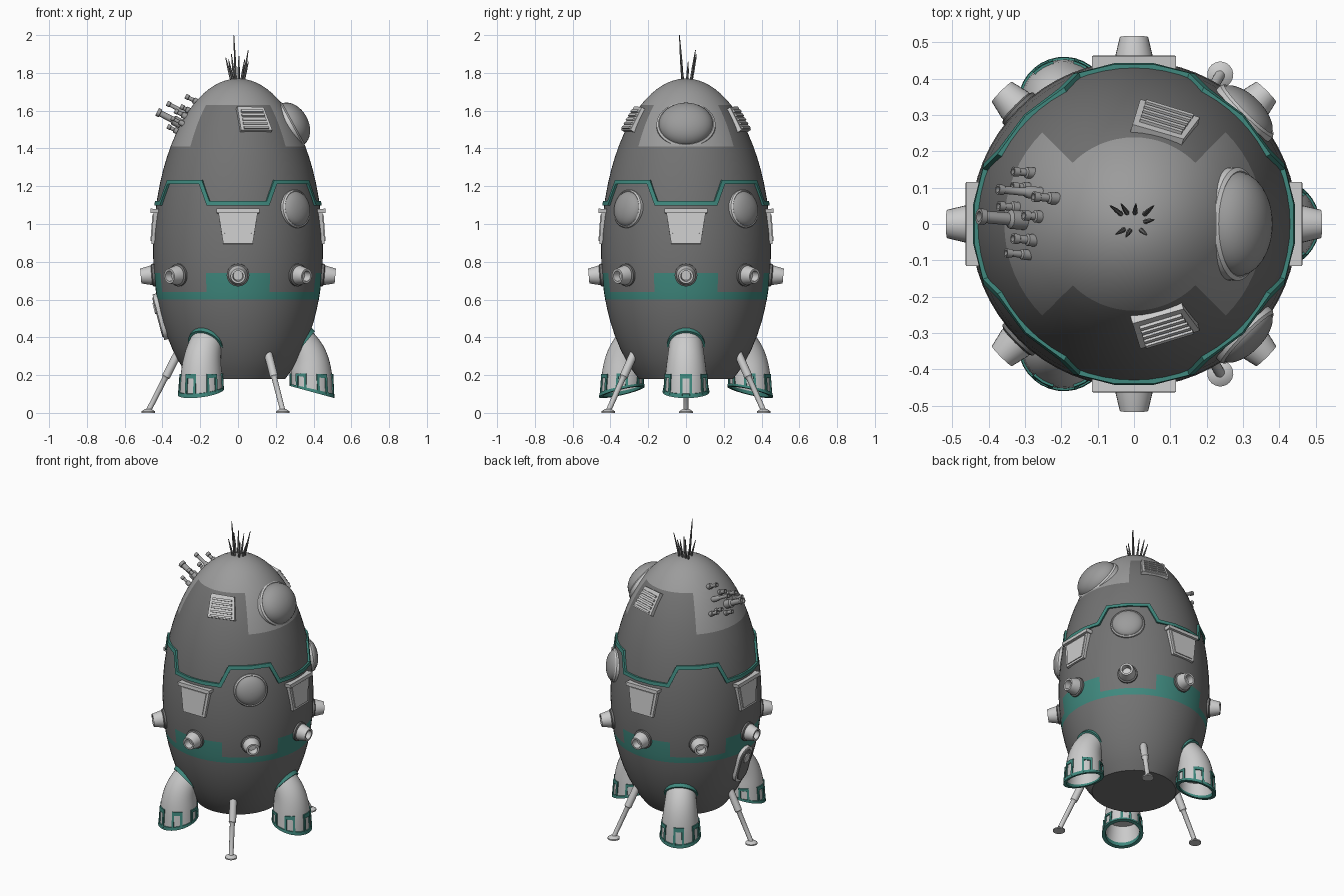
import bpy, bmesh
from math import sin, cos, pi, radians, sqrt, hypot
from mathutils import Vector, Matrix

if "Cube" in bpy.data.objects:
    bpy.data.objects.remove(bpy.data.objects["Cube"])


def material(name, c):
    m = bpy.data.materials.new(name)
    m.diffuse_color = (*c, 1)
    m.use_nodes = True
    m.node_tree.nodes["Principled BSDF"].inputs["Base Color"].default_value = m.diffuse_color
    return m


TEAL = material("teal", (0.05, 0.25, 0.21))
DARK = material("dark_grey", (0.17, 0.17, 0.17))
LIGHT = material("light_grey", (0.33, 0.33, 0.33))


def finish(name, bm, mats=(), angle=35):
    bmesh.ops.recalc_face_normals(bm, faces=bm.faces)
    me = bpy.data.meshes.new(name)
    bm.to_mesh(me)
    bm.free()
    for m in mats:
        me.materials.append(m)
    me.shade_smooth()
    me.set_sharp_from_angle(angle=radians(angle))
    ob = bpy.data.objects.new(name, me)
    bpy.context.collection.objects.link(ob)
    return ob


def skin(bm, rings, cap=True, loop=False):
    """Bridge equal rings of points into a tube."""
    vs = [[bm.verts.new(p) for p in r] for r in rings]
    n = len(vs[0])
    pairs = list(zip(vs, vs[1:])) + ([(vs[-1], vs[0])] if loop else [])
    for a, b in pairs:
        for i in range(n):
            bm.faces.new((a[i], a[(i + 1) % n], b[(i + 1) % n], b[i]))
    if cap and not loop:
        bm.faces.new(vs[0])
        bm.faces.new(vs[-1])


def lathe(name, M, prof, mats=(), segs=24, loop=False):
    bm = bmesh.new()
    rings = [[M @ Vector((r * cos(2 * pi * i / segs), r * sin(2 * pi * i / segs), h))
              for i in range(segs)] for r, h in prof]
    skin(bm, rings, loop=loop)
    return finish(name, bm, mats)


def prism(name, f, pts, d0, d1, mats=()):
    """Extrude a 2D outline, placed by the mapping f(x, y, depth)."""
    bm = bmesh.new()
    skin(bm, [[f(x, y, d) for x, y in pts] for d in (d0, d1)])
    return finish(name, bm, mats)


def flat(M):
    return lambda x, y, d: M @ Vector((x, y, d))


def dome(r, h, n=8):
    return [(r * cos(pi / 2 * i / n) + 0.0005, h * sin(pi / 2 * i / n)) for i in range(n + 1)]


# Egg shaped hull: radius at height, and a frame lying on its surface
def rad(z):
    t = (z - 0.85) / (0.92 if z > 0.85 else 0.806)
    return 0.45 * sqrt(max(0, 1 - t * t))


def on_hull(deg, z):
    a = radians(deg)
    slope = (rad(z + 0.005) - rad(z - 0.005)) / 0.01
    out = Vector((cos(a), sin(a), 0))
    x = Vector((-sin(a), cos(a), 0))
    y = (out * slope + Vector((0, 0, 1))).normalized()
    n = x.cross(y)
    M = Matrix((x, y, n)).transposed().to_4x4()
    M.translation = out * rad(z) + Vector((0, 0, z))
    return M


def along(a, b):
    a, b = Vector(a), Vector(b)
    return Matrix.Translation(a) @ (b - a).to_track_quat('Z', 'Y').to_matrix().to_4x4()


# Hull with painted teal band and lighter nose
SEG = 64
zs = [0.18, 0.23, 0.28, 0.34, 0.41, 0.48, 0.54, 0.60, 0.64, 0.74, 0.85, 0.95, 1.05, 1.14, 1.22,
      1.29, 1.35, 1.41, 1.47, 1.52, 1.57, 1.60, 1.63, 1.66, 1.69, 1.715, 1.735, 1.75, 1.76, 1.766, 1.7695]
bm = bmesh.new()
skin(bm, [[(rad(z) * cos(2 * pi * i / SEG), rad(z) * sin(2 * pi * i / SEG), z) for i in range(SEG)] for z in zs])
for f in bm.faces:
    c = f.calc_center_median()
    a = abs(Vector((c.x, c.y)).angle(Vector((1, 0)), 0))
    near = min(a, abs(a - pi / 2), pi - a)
    side = min(a, pi - a)
    if 0.60 < c.z < 0.64 or (0.64 < c.z < 0.74 and near < radians(22.5)):
        f.material_index = 1
    elif c.z > 1.63 or (c.z > 1.41 and side < radians(45)):
        f.material_index = 2
finish("hull", bm, (DARK, TEAL, LIGHT))

# Zigzag trim around the hull
path = []
for q in range(4):
    path += [(q * 90 + a, z) for a, z in ((-21, 1.11), (-7, 1.11), (7, 1.11), (21, 1.11),
                                           (28, 1.222), (45, 1.222), (62, 1.222))]
rings = []
N = len(path)
for i, (a, z) in enumerate(path):
    k = radians(1) * 0.43
    def edge_normal(p, q):
        s, h = ((q[0] - p[0]) % 360) * k, q[1] - p[1]
        return Vector((-h, s)).normalized()
    n1, n2 = edge_normal(path[i - 1], (a, z)), edge_normal((a, z), path[(i + 1) % N])
    m = (n1 + n2) / (1 + n1.dot(n2)) * 0.011
    ring = []
    for s, off in ((-1, -0.015), (-1, 0.013), (1, 0.013), (1, -0.015)):
        t, h = radians(a + s * m.x / k), z + s * m.y
        ring.append(((rad(h) + off) * cos(t), (rad(h) + off) * sin(t), h))
    rings.append(ring)
bm = bmesh.new()
skin(bm, rings, loop=True)
finish("zigzag_trim", bm, (TEAL,))

# Trapezoid panels with a lip, on four sides
for q in range(4):
    f = flat(on_hull(q * 90, 0.985))
    prism("side_panel", f, [(-0.105, 0.08), (-0.078, -0.09), (0.078, -0.09), (0.105, 0.08)], -0.03, 0.008)
    prism("side_panel_inset", f, [(-0.085, 0.065), (-0.064, -0.076), (0.064, -0.076), (0.085, 0.065)], 0, 0.013)
    prism("side_panel_lip", f, [(-0.115, 0.095), (-0.112, 0.073), (0.112, 0.073), (0.115, 0.095)], -0.03, 0.024)

# Eight hollow side nozzles
for k in range(8):
    M = on_hull(k * 45, 0.73)
    lathe("side_nozzle_collar", M, [(0.06, -0.03), (0.06, 0.008), (0.05, 0.014)], (DARK,))
    lathe("side_nozzle", M, [(0.053, -0.02), (0.051, 0.02), (0.039, 0.07), (0.028, 0.07), (0.025, 0.03)])

# Portholes and the big nose window
RIM = [(0.9, -0.06), (1.07, -0.06), (1.07, 0.004), (1.0, 0.012), (0.9, 0.004)]
for a in (-45, 45):
    M = on_hull(a, 1.08)
    lathe("porthole_rim", M, [(r * 0.095, h) for r, h in RIM], loop=True, segs=32)
    lathe("porthole_glass", M, dome(0.093, 0.045), (LIGHT,), 32)
M = on_hull(0, 1.535) @ Matrix.Translation((0, 0, -0.02)) @ Matrix.Diagonal((1, 0.86, 1, 1))
lathe("nose_window_rim", M, [(r * 0.146, h) for r, h in RIM], loop=True, segs=40)
lathe("nose_window_glass", M, dome(0.144, 0.09, 10), (LIGHT,), 40)

# Slatted vents front and back
for s, a in ((1, -73), (-1, 73)):
    f = flat(on_hull(a, 1.555) @ Matrix.Diagonal((s, 1, 1, 1)))
    prism("vent_plate", f, [(-0.084, 0.073), (0.062, 0.068), (0.088, -0.072), (-0.084, -0.072)], -0.04, 0.010)
    for i in range(5):
        y = 0.048 - i * 0.025
        x = 0.052 + i * 0.004
        prism("vent_slat", f, [(-0.068, y), (x, y), (x + 0.002, y - 0.013), (-0.068, y - 0.013)], 0, 0.019)

# Exhaust pipe cluster: y, z, length, radius
for y, z, l, r in ((0.01, 1.53, 0.14, 0.022), (0.085, 1.58, 0.13, 0.014), (0.07, 1.645, 0.07, 0.014),
                   (0.14, 1.51, 0.06, 0.013), (0.045, 1.49, 0.06, 0.013), (0.02, 1.60, 0.05, 0.014),
                   (-0.045, 1.57, 0.065, 0.014), (-0.085, 1.53, 0.07, 0.012), (0.10, 1.52, 0.05, 0.012)):
    x = -sqrt(rad(z) ** 2 - y * y)
    M = along((x, y, z), (x - 0.9, y + 0.08, z + 0.46))
    lathe("exhaust_pipe", M, [(r * 1.2, -0.03), (r * 1.2, l * 0.3), (r * 0.8, l * 0.36), (r * 0.75, l - 0.02),
                              (r, l - 0.018), (r, l), (r * 0.65, l), (r * 0.65, l - 0.015)], (LIGHT,), 12)

# Antenna spikes: base direction and tip
for x, y, z in ((-0.022, -0.035, 2.0), (0.054, 0.05, 1.92), (-0.065, 0.05, 1.88), (0.035, -0.03, 1.87),
                (-0.035, 0.055, 1.9), (0.005, 0.055, 1.89), (0.055, 0.012, 1.86), (-0.05, -0.028, 1.87)):
    a, b = Vector((x * 0.5, y * 0.5, 1.75)), Vector((x, y, z))
    L = (b - a).length
    lathe("antenna", along(a, b), [(0.007, 0), (0.006, L * 0.5), (0.002, L)], (DARK,), 6)

# Rounded door on the left side
cap = [(0.065 * cos(t * pi / 8), (0.06 if t < 8.5 and t > -0.5 else -0.06) + 0.065 * sin(t * pi / 8)) for t in range(0, 9)]
cap += [(-x, -y) for x, y in cap]
f = flat(on_hull(180, 0.51))
prism("door_frame", f, cap, -0.03, 0.014)
prism("door_leaf", f, [(x * 0.78, y * 0.86) for x, y in cap], 0, 0.02, (DARK,))
prism("door_window", f, [(x * 0.4, y * 0.25 + 0.05) for x, y in cap], 0, 0.026)

# Elbow thrusters: key rings of (distance out, height, radius, tilt)
KEYS = [(0.300, 0.400, 0.085, 55), (0.343, 0.354, 0.090, 51), (0.374, 0.290, 0.099, 25),
        (0.388, 0.210, 0.109, 0), (0.392, 0.112, 0.117, -15)]


def tube(t, phi, off, deg):
    i = min(max(int(t), 0), 3)
    u = t - i
    p = [KEYS[min(max(i + j, 0), 4)] for j in (-1, 0, 1, 2)]
    x, z, r, tilt = [0.5 * (2 * b + (c - a) * u + (2 * a - 5 * b + 4 * c - d) * u * u
                            + (3 * b - a - 3 * c + d) * u ** 3) for a, b, c, d in zip(*p)]
    e, r = radians(tilt), r + off
    v = Vector((x + r * cos(phi) * cos(e), r * sin(phi), z + r * cos(phi) * sin(e)))
    return Matrix.Rotation(radians(deg), 3, 'Z') @ v


ARCH = [(-0.032, 0.01), (-0.032, 0.095), (0, 0.095), (0.032, 0.095), (0.032, 0.01), (0.019, 0.01),
        (0.019, 0.078), (0, 0.078), (-0.019, 0.078), (-0.019, 0.01)]
for deg in (0, 120, 240):
    def tube_part(name, prof, mats=(), loop=False):
        bm = bmesh.new()
        skin(bm, [[tube(t, 2 * pi * i / 32, o, deg) for i in range(32)] for t, o in prof], loop=loop)
        finish(name, bm, mats)
    tube_part("thruster", [(i / 4, 0) for i in range(17)] + [(4, -0.012), (3.5, -0.014), (3, -0.018)])
    tube_part("thruster_collar", [(0.6, -0.01), (0.6, 0.012), (1.0, 0.012), (1.0, -0.01)], (TEAL,), True)
    tube_part("thruster_rim", [(3.78, -0.004), (3.78, 0.006), (4.03, 0.007), (4.03, -0.014), (3.78, -0.016)], (TEAL,), True)
    for k in range(6):
        prism("thruster_bracket", lambda x, h, d: tube(4 - h / 0.098, k * pi / 3 + x / 0.117, d, deg),
              ARCH, -0.006, 0.007, (TEAL,))

# Landing legs with telescopic struts and foot discs
for deg in (60, 180, 300):
    R = Matrix.Rotation(radians(deg), 4, 'Z')
    M = R @ along((0.29, 0, 0.37), (0.475, 0, 0.01))
    lathe("leg_strut", M, [(0.022, 0), (0.022, 0.2), (0.018, 0.205), (0.015, 0.21), (0.014, 0.40)], (), 16)
    lathe("leg_foot", R @ Matrix.Translation((0.475, 0, 0)), [(0.036, 0), (0.036, 0.008), (0.018, 0.02)], (), 20)
